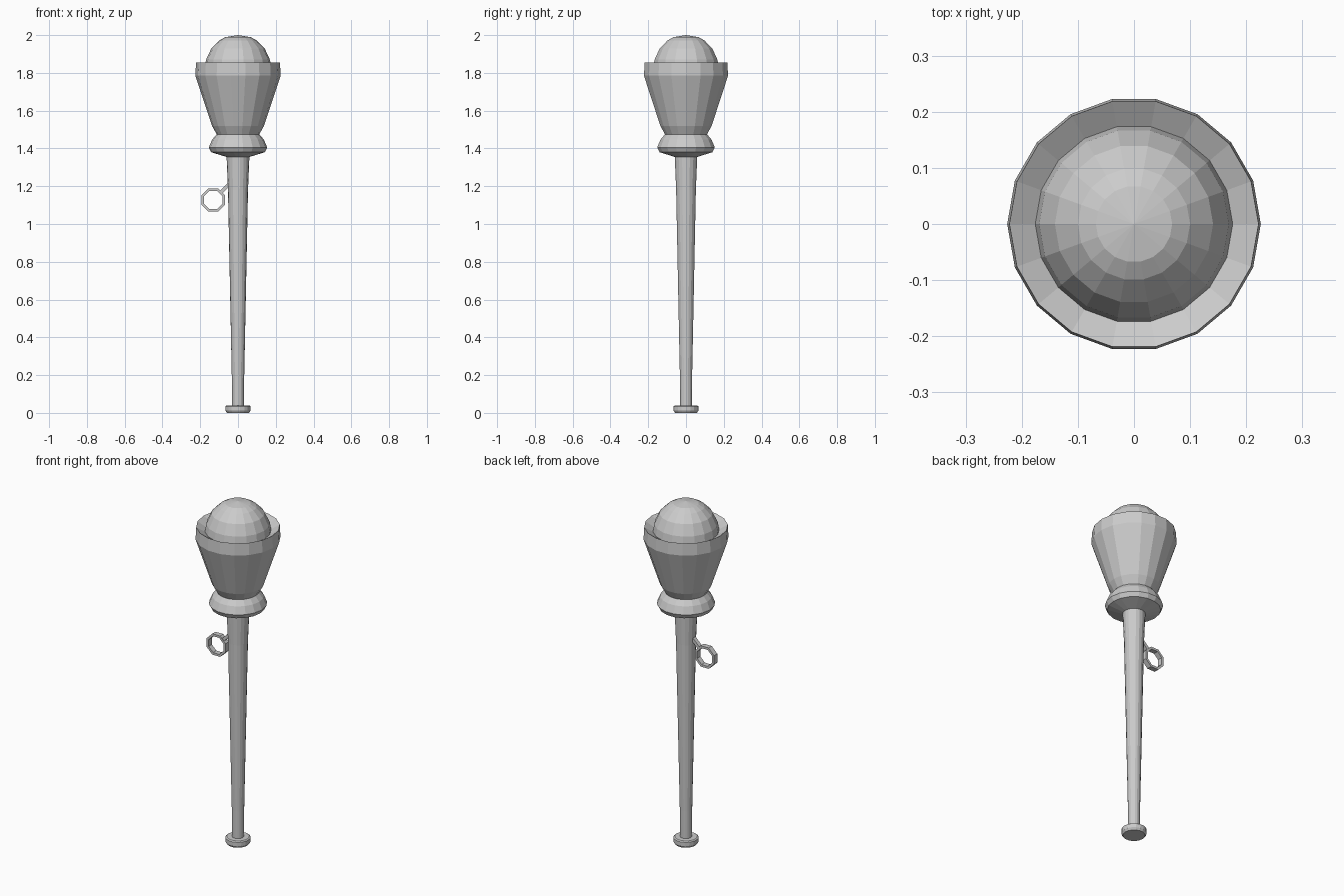
import bpy, bmesh
from math import cos, sin, pi
from mathutils import Vector

if "Cube" in bpy.data.objects:
    bpy.data.objects.remove(bpy.data.objects["Cube"])


def finish(name, bm):
    bmesh.ops.recalc_face_normals(bm, faces=bm.faces)
    mesh = bpy.data.meshes.new(name)
    bm.to_mesh(mesh)
    bm.free()
    obj = bpy.data.objects.new(name, mesh)
    bpy.context.collection.objects.link(obj)
    return obj


def lathe(name, profile, sides=18):
    """Spin an (r, z) profile about z; r = 0 makes a pole, open ends get capped."""
    bm = bmesh.new()
    rings = []
    for r, z in profile:
        if r == 0:
            rings.append([bm.verts.new((0, 0, z))] * sides)
        else:
            rings.append([bm.verts.new((r * cos(2 * pi * i / sides),
                                        r * sin(2 * pi * i / sides), z))
                          for i in range(sides)])
    for a, b in zip(rings, rings[1:]):
        for i in range(sides):
            j = (i + 1) % sides
            bm.faces.new(list(dict.fromkeys((a[i], a[j], b[j], b[i]))))
    for ring, (r, z) in ((rings[0], profile[0]), (rings[-1], profile[-1])):
        if r:
            bm.faces.new(ring)
    return finish(name, bm)


# handle with end knob
lathe("handle", [(0.031, 0.03), (0.033, 0.2), (0.053, 1.18), (0.061, 1.37)])
lathe("end_knob", [(0.059, 0), (0.067, 0.012), (0.067, 0.035), (0.06, 0.04)])

# collar below the cup, flaring cup and its recessed top
lathe("cup", [(0.06, 1.355), (0.142, 1.38), (0.155, 1.405), (0.137, 1.447),
              (0.113, 1.475), (0.138, 1.52), (0.226, 1.785), (0.222, 1.855),
              (0.170, 1.823)])

# dome sitting in the cup
lathe("dome", [(0.172, 1.81), (0.176, 1.828), (0.169, 1.87), (0.141, 1.93),
               (0.100, 1.971), (0.068, 1.989), (0, 2.0)])

# octagonal hanging ring, facing the front
bm = bmesh.new()
cx, cz, half = -0.131, 1.127, 0.015
section = [(0.066, -half), (0.066, half), (0.052, half), (0.052, -half)]
loops = []
for i in range(8):
    a = 2 * pi * (i + 0.5) / 8
    loops.append([bm.verts.new((cx + r * cos(a), y, cz + r * sin(a)))
                  for r, y in section])
for i in range(8):
    p, q = loops[i], loops[(i + 1) % 8]
    for k in range(4):
        m = (k + 1) % 4
        bm.faces.new((p[k], p[m], q[m], q[k]))
finish("hanging_ring", bm)

# stem joining the ring to the handle
start, end = Vector((-0.035, 0, 1.222)), Vector((-0.09, 0, 1.169))
bm = bmesh.new()
bmesh.ops.create_cube(bm, size=1)
stem = finish("ring_stem", bm)
stem.location = (start + end) / 2
stem.scale = (0.018, 0.024, (end - start).length)
stem.rotation_euler = (0, pi / 4, 0)
